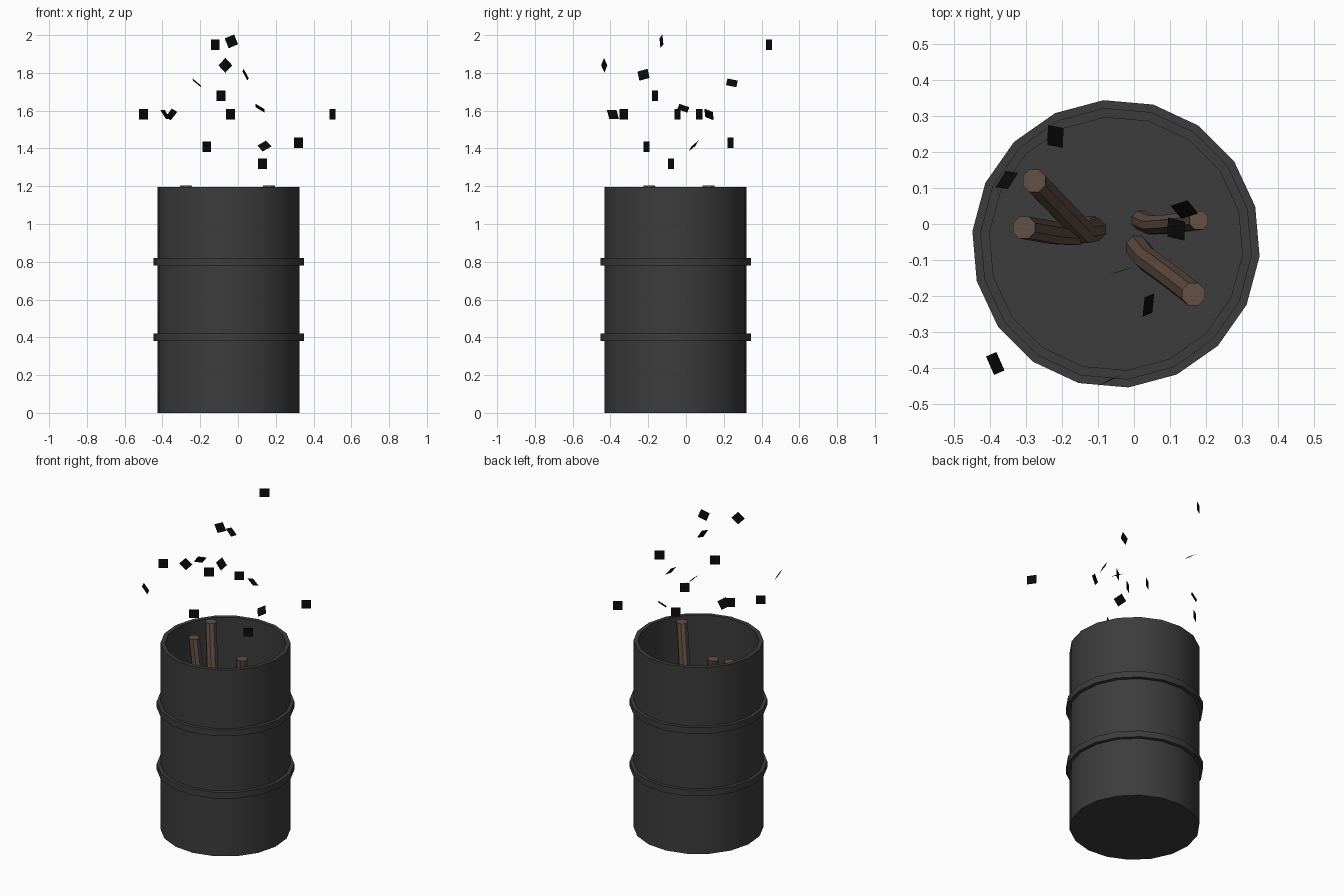
import bpy, math
from mathutils import Vector

if "Cube" in bpy.data.objects:
    bpy.data.objects.remove(bpy.data.objects["Cube"])

CX, CY = -0.05, -0.055


def material(name, rgb):
    m = bpy.data.materials.new(name)
    m.diffuse_color = (*rgb, 1)
    m.use_nodes = True
    m.node_tree.nodes["Principled BSDF"].inputs["Base Color"].default_value = m.diffuse_color
    return m


METAL = material("dark_metal", (0.045, 0.045, 0.045))
WOOD = material("charred_wood", (0.13, 0.08, 0.06))
ASH = material("black_ash", (0.003, 0.003, 0.003))


def make(name, verts, faces, mat, smooth=False):
    me = bpy.data.meshes.new(name)
    me.from_pydata([tuple(v) for v in verts], [], faces)
    me.materials.append(mat)
    ob = bpy.data.objects.new(name, me)
    bpy.context.collection.objects.link(ob)
    if smooth:
        bpy.ops.object.select_all(action='DESELECT')
        bpy.context.view_layer.objects.active = ob
        ob.select_set(True)
        bpy.ops.object.shade_smooth_by_angle(angle=math.radians(30))
    return ob


def skin_rings(name, rings, mat, smooth=False):
    """Join equal rings of points into a capped tube."""
    n = len(rings[0])
    verts = [p for r in rings for p in r]
    faces = [(i * n + j, i * n + (j + 1) % n, (i + 1) * n + (j + 1) % n, (i + 1) * n + j)
             for i in range(len(rings) - 1) for j in range(n)]
    faces.append(tuple(reversed(range(n))))
    faces.append(tuple(range((len(rings) - 1) * n, len(rings) * n)))
    return make(name, verts, faces, mat, smooth)


def ring(x, y, z, r, n, start=0.0):
    return [Vector((x + r * math.cos(start + math.tau * k / n),
                    y + r * math.sin(start + math.tau * k / n), z)) for k in range(n)]


# Barrel: open drum with two raised bands, wall thickness and inner floor
R, B, I = 0.378, 0.40, 0.352
profile = [(R, 0), (R, 0.38), (B, 0.38), (B, 0.42), (R, 0.42), (R, 0.78), (B, 0.78),
           (B, 0.82), (R, 0.82), (R, 1.195), (I, 1.195), (I, 0.03)]
skin_rings("barrel", [ring(CX, CY, z, r, 18, math.radians(15)) for r, z in profile], METAL, True)

# Bent sticks leaning against the inside wall: (x, y, z) from foot to tip, and radius
sticks = [
    ([(-0.11, -0.015, 0.03), (-0.14, -0.022, 0.30), (-0.19, 0.03, 0.62), (-0.277, 0.12, 1.205)], 0.034),
    ([(-0.12, -0.01, 0.03), (-0.165, -0.028, 0.30), (-0.22, -0.025, 0.58), (-0.305, -0.01, 1.145)], 0.033),
    ([(0.01, -0.065, 0.03), (0.035, -0.098, 0.30), (0.08, -0.13, 0.62), (0.165, -0.195, 1.205)], 0.034),
    ([(0.02, 0.01, 0.03), (0.05, -0.003, 0.26), (0.10, 0.0, 0.50), (0.18, 0.01, 0.98)], 0.028),
]
for i, (path, r) in enumerate(sticks):
    skin_rings(f"stick_{i + 1}", [ring(*p, r, 8, math.pi / 8) for p in path], WOOD)

# Floating ash flakes: square sheets given by centre and two edge directions
FLAT = ((0.82, 0.574, 0), (0, 0, 1))
flakes = [((x, y, z), *FLAT) for x, y, z in [
    (-0.12, 0.44, 1.95), (-0.09, -0.165, 1.68), (-0.5, -0.045, 1.58), (-0.04, 0.07, 1.58),
    (-0.165, -0.21, 1.41), (0.32, 0.235, 1.43), (0.13, -0.08, 1.32)]]
flakes += [
    ((0.5, -0.33, 1.58), (-0.574, 0.82, 0), (0, 0, 1)),
    ((-0.035, -0.13, 1.967), (45, 14, 19), (20, 5, -50)),
    ((-0.067, -0.433, 1.84), (34, 14, 37), (37, 18, -35)),
    ((-0.218, 0.243, 1.747), (42, -8, -34), (-3, -55, 12)),
    ((0.04, -0.225, 1.79), (25, 10, -45), (-8, -56, -12)),
    ((-0.385, -0.387, 1.58), (28, 12, -45), (22, -54, 3)),
    ((-0.353, 0.122, 1.58), (33, -5, 43), (-25, -40, 16)),
    ((0.117, -0.014, 1.613), (47, -11, -28), (-3, -53, 20)),
    ((0.14, 0.04, 1.413), (43, 14, 25), (30, -36, -30)),
]
H = 0.028
for i, (c, a, b) in enumerate(flakes):
    c, a, b = Vector(c), Vector(a).normalized(), Vector(b)
    b = (b - a * b.dot(a)).normalized()
    make(f"ash_flake_{i + 1}", [c + H * (s * a + t * b) for s, t in
                                ((-1, -1), (1, -1), (1, 1), (-1, 1))], [(0, 1, 2, 3)], ASH)
